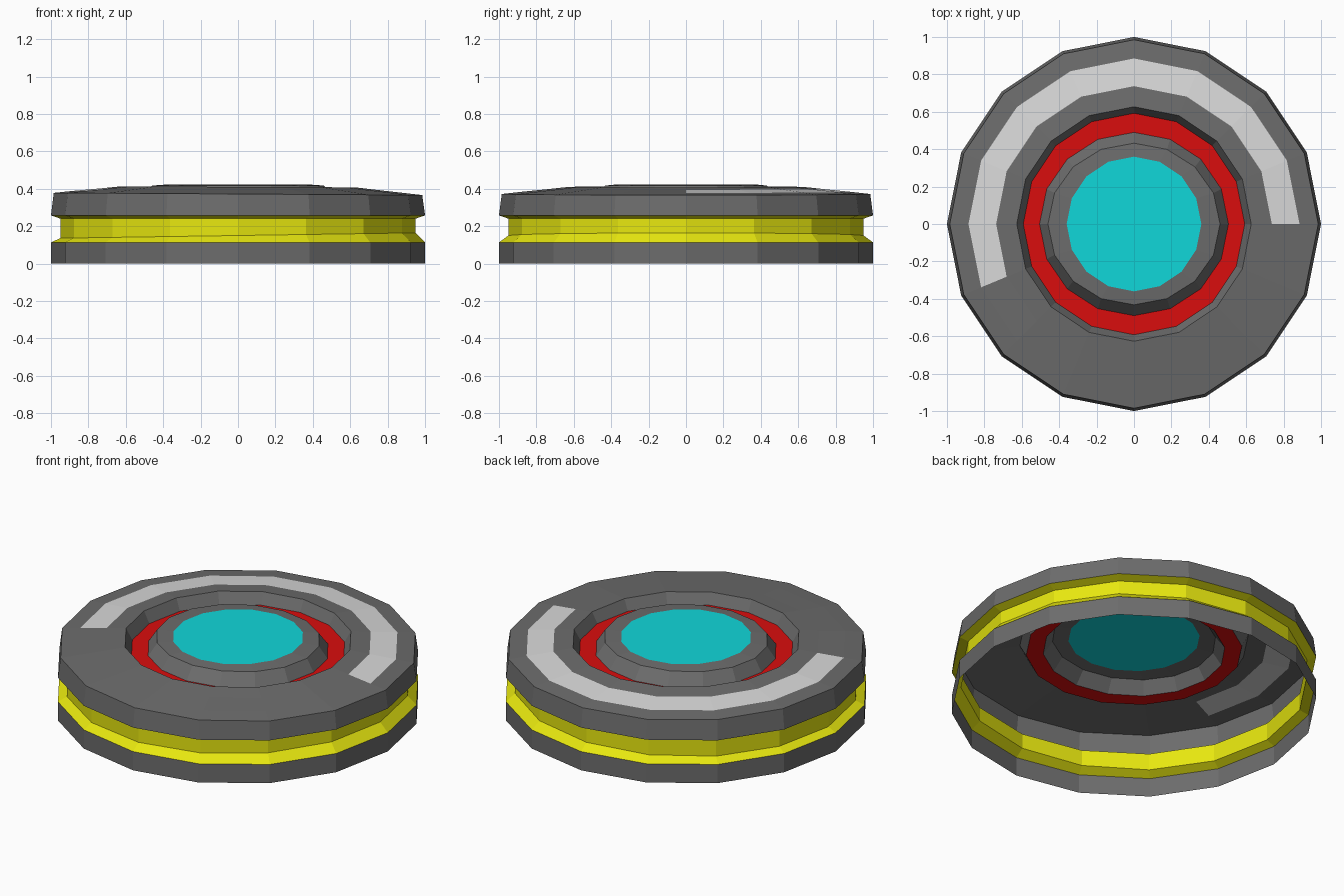
import bpy, bmesh
from math import sin, cos, pi, atan2

SIDES = 16
cube = bpy.data.objects.get("Cube")
if cube:
    bpy.data.objects.remove(cube, do_unlink=True)


def material(name, r, g, b):
    m = bpy.data.materials.new(name)
    m.use_nodes = True
    m.diffuse_color = (r, g, b, 1)
    bsdf = next(n for n in m.node_tree.nodes if n.type == 'BSDF_PRINCIPLED')
    bsdf.inputs["Base Color"].default_value = (r, g, b, 1)
    bsdf.inputs["Roughness"].default_value = 0.7
    return m


GREY = material("dark grey", 0.15, 0.15, 0.15)
YELLOW = material("yellow", 0.84, 0.84, 0.005)
RED = material("red", 0.70, 0.004, 0.004)
CYAN = material("cyan", 0.005, 0.68, 0.70)
SILVER = material("light grey", 0.70, 0.70, 0.70)


def shell(name, rings, mats, cap=False, rule=None):
    """Open lathed shell from rings of (x radius, y radius, height, tilt), listed outside-bottom to inside-top."""
    bm = bmesh.new()
    loops = []
    for rx, ry, z, tilt in rings:
        loops.append([])
        for i in range(SIDES):
            a = 2 * pi * i / SIDES
            x = rx * cos(a)
            loops[-1].append(bm.verts.new((x, ry * sin(a), z + tilt * x)))
    for row, (lo, hi) in enumerate(zip(loops, loops[1:])):
        for i in range(SIDES):
            j = (i + 1) % SIDES
            f = bm.faces.new((lo[i], lo[j], hi[j], hi[i]))
            if rule:
                c = f.calc_center_median()
                f.material_index = rule(row, atan2(c.y, c.x) % (2 * pi))
    if cap:
        bm.faces.new(loops[-1])
    me = bpy.data.meshes.new(name)
    bm.to_mesh(me)
    bm.free()
    for m in mats:
        me.materials.append(m)
    ob = bpy.data.objects.new(name, me)
    bpy.context.collection.objects.link(ob)
    return ob


def ring(r, z, tilt=0.0, ry=None):
    return (r, ry or r, z, tilt)


# Outer wall: base band, recessed yellow groove, upper band
base_top, groove_top, rim = ring(1, 0.113), ring(1, 0.258), ring(0.985, 0.372, -0.006)
shell("base_band", [ring(1, 0), base_top], [GREY])
shell("yellow_groove", [base_top, ring(0.95, 0.15, 0.015), ring(0.95, 0.24), groove_top], [YELLOW])
shell("upper_band", [groove_top, rim], [GREY])

# Top cover with the light arc sweeping around the back
well_rim = ring(0.627, 0.41, -0.004)
shell("top_cover",
      [rim, ring(0.885, 0.383, -0.006), ring(0.737, 0.398, -0.005), well_rim],
      [GREY, SILVER],
      rule=lambda row, a: int(row == 1 and a < pi * 1.125))

# Sunken red ring between the well wall and the raised centre
red_outer, red_inner = ring(0.592, 0.345), ring(0.505, 0.345, ry=0.49)
shell("well_wall", [well_rim, red_outer], [GREY])
shell("red_ring", [red_outer, red_inner], [RED])

# Raised hub with the cyan disc
hub_edge, lens_edge = ring(0.46, 0.417, ry=0.432), ring(0.36, 0.424)
shell("hub", [red_inner, hub_edge, lens_edge], [GREY])
shell("cyan_disc", [lens_edge], [CYAN], cap=True)
